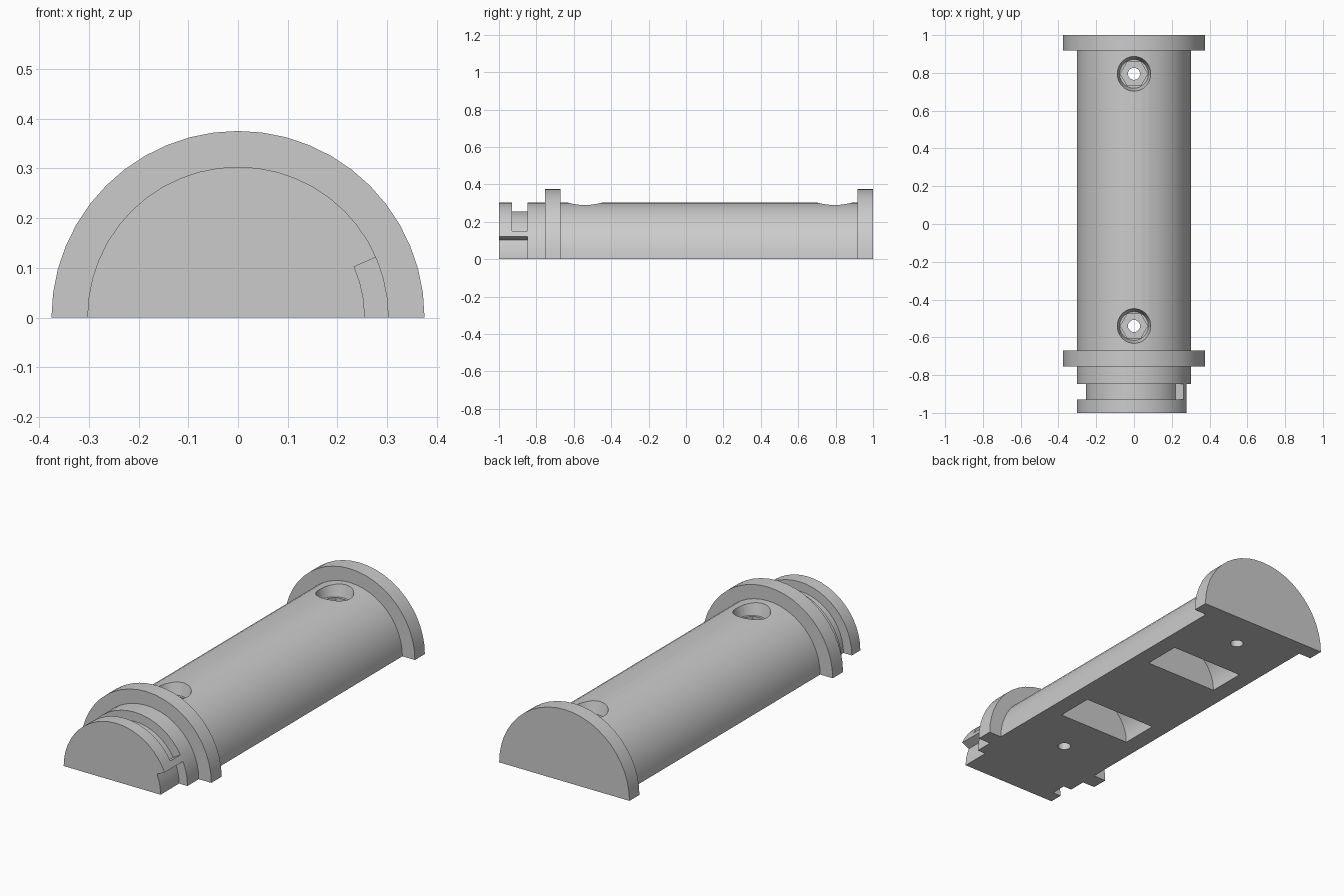
import bpy, bmesh
from math import sin, cos, radians, pi

cube = bpy.data.objects.get("Cube")
if cube:
    bpy.data.objects.remove(cube, do_unlink=True)

BODY_R, FLANGE_R, GROOVE_R = 0.303, 0.375, 0.255
HOLES_Y = (-0.54, 0.795)
POCKETS_Y = (-0.21, 0.465)
STEP = 7.5  # degrees per facet

grey = bpy.data.materials.new("plain_grey")
grey.use_nodes = True
colour = (0.6, 0.6, 0.6, 1)
grey.diffuse_color = colour
grey.node_tree.nodes["Principled BSDF"].inputs["Base Color"].default_value = colour


def new_object(name, bm):
    bmesh.ops.recalc_face_normals(bm, faces=bm.faces[:])
    mesh = bpy.data.meshes.new(name)
    bm.to_mesh(mesh)
    bm.free()
    obj = bpy.data.objects.new(name, mesh)
    bpy.context.collection.objects.link(obj)
    return obj


def arc(r, a0, a1):
    n = max(1, round((a1 - a0) / STEP))
    angles = [radians(a0 + (a1 - a0) * i / n) for i in range(n + 1)]
    return [(r * cos(a), r * sin(a)) for a in angles]


def half_turned(name, profile):
    """Half a turned solid along y from (y, radius) points."""
    bm = bmesh.new()
    rings = [[bm.verts.new((x, y, z)) for x, z in arc(r, 0, 180)] for y, r in profile]
    for a, b in zip(rings, rings[1:]):
        for i in range(len(a) - 1):
            bm.faces.new((a[i], a[i + 1], b[i + 1], b[i]))
    bm.faces.new(rings[0])
    bm.faces.new(rings[-1])
    bm.faces.new([r[0] for r in rings] + [r[-1] for r in reversed(rings)])
    return new_object(name, bm)


def prism(name, outline, y0, y1):
    """Extrude an (x, z) outline along y."""
    bm = bmesh.new()
    face = bm.faces.new([bm.verts.new((x, y0, z)) for x, z in outline])
    moved = bmesh.ops.extrude_face_region(bm, geom=[face])["geom"]
    verts = [v for v in moved if isinstance(v, bmesh.types.BMVert)]
    bmesh.ops.translate(bm, verts=verts, vec=(0, y1 - y0, 0))
    return new_object(name, bm)


def sector(name, a0, a1, y0, y1):
    return prism(name, arc(GROOVE_R, a0, a1) + arc(0.34, a0, a1)[::-1], y0, y1)


def upright(name, sides, r_low, r_top, y, z0, z1):
    bpy.ops.mesh.primitive_cone_add(vertices=sides, radius1=r_low, radius2=r_top, depth=z1 - z0,
                                    location=(0, y, (z0 + z1) / 2), rotation=(0, 0, pi / 6))
    bpy.context.object.name = name
    return bpy.context.object


def cut(target, cutter):
    mod = target.modifiers.new("cut", "BOOLEAN")
    mod.operation, mod.solver, mod.object = "DIFFERENCE", "EXACT", cutter
    bpy.context.view_layer.objects.active = target
    bpy.ops.object.modifier_apply(modifier=mod.name)
    bpy.data.objects.remove(cutter, do_unlink=True)


# Half barrel with its two flanges
barrel = half_turned("half_barrel", [
    (-1, BODY_R), (-0.755, BODY_R), (-0.755, FLANGE_R), (-0.67, FLANGE_R),
    (-0.67, BODY_R), (0.918, BODY_R), (0.918, FLANGE_R), (1, FLANGE_R)])

# Locking groove round the nose and the entry slot beside it
cut(barrel, sector("groove_cutter", 30, 187.5, -0.93, -0.848))
cut(barrel, sector("slot_cutter", -6.4, 23.6, -1.1, -0.848))

# Half-round pockets in the flat underside
for y in POCKETS_Y:
    outline = [(0.21, -0.05)] + arc(0.21, 0, 180) + [(-0.21, -0.05)]
    cut(barrel, prism("pocket_cutter", outline, y - 0.1, y + 0.1))

# Bolt holes: tapered mouth, hexagonal seat, through hole
for y in HOLES_Y:
    cut(barrel, upright("mouth_cutter", 36, 0.076, 0.094, y, 0.24, 0.31))
    cut(barrel, upright("hex_cutter", 6, 0.072, 0.072, y, 0.1, 0.28))
    cut(barrel, upright("bolt_cutter", 24, 0.032, 0.032, y, -0.1, 0.2))

barrel.data.materials.clear()
barrel.data.materials.append(grey)
for poly in barrel.data.polygons:
    poly.material_index = 0
bpy.ops.object.select_all(action="DESELECT")
barrel.select_set(True)
bpy.context.view_layer.objects.active = barrel
bpy.ops.object.shade_smooth_by_angle(angle=radians(25))
